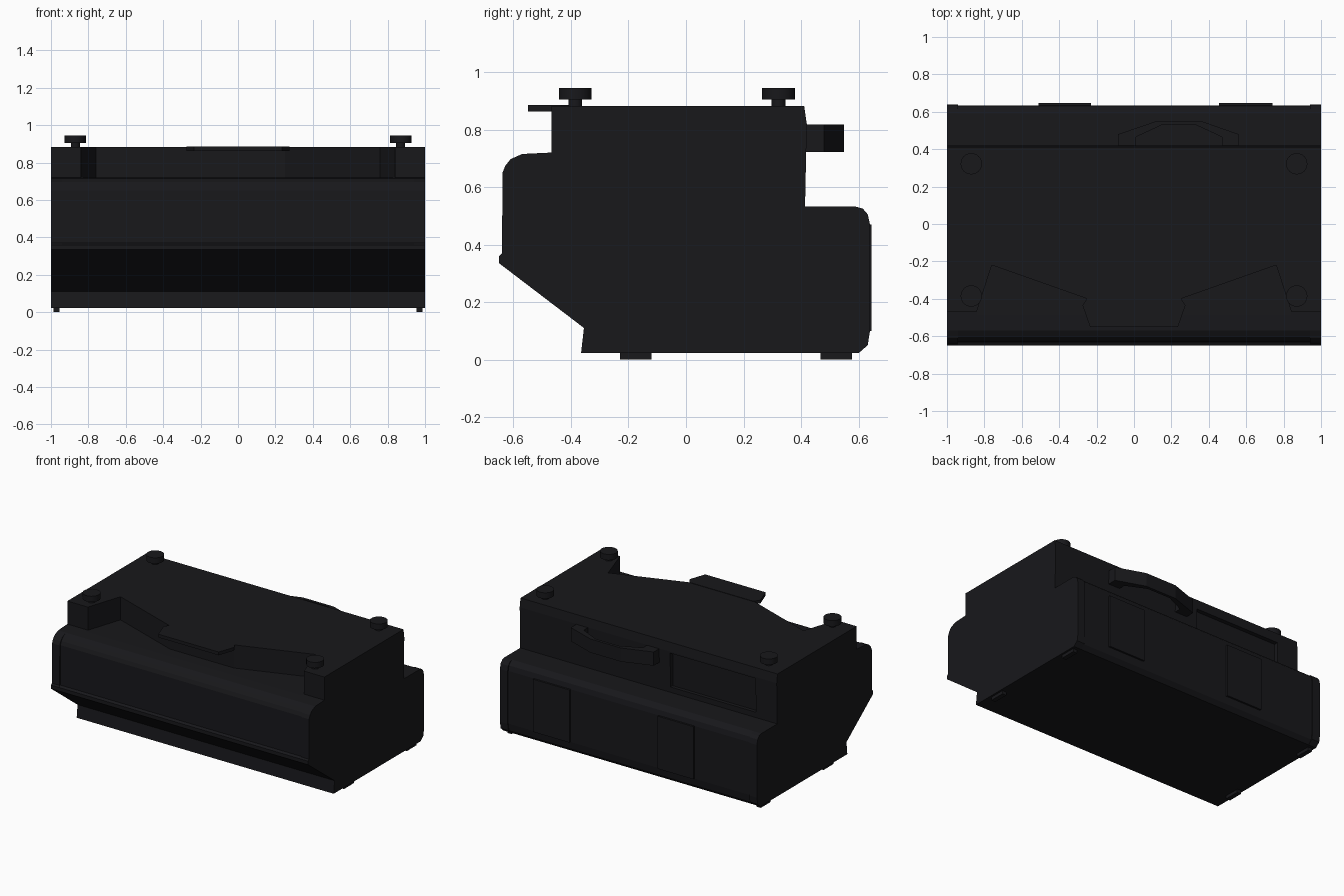
import bpy, bmesh
from mathutils import Vector

if "Cube" in bpy.data.objects:
    bpy.data.objects.remove(bpy.data.objects["Cube"])

black = bpy.data.materials.new("black_plastic")
black.diffuse_color = (0.009, 0.009, 0.011, 1)
black.use_nodes = True
black.node_tree.nodes["Principled BSDF"].inputs["Base Color"].default_value = black.diffuse_color


def prism(name, pts, lo, hi, axis):
    """Extrude a 2D outline: axis 'x' takes (y, z) points, 'z' takes (x, y)."""
    def place(p, t):
        return (t, p[0], p[1]) if axis == 'x' else (p[0], p[1], t)
    bm = bmesh.new()
    a = [bm.verts.new(place(p, lo)) for p in pts]
    b = [bm.verts.new(place(p, hi)) for p in pts]
    n = len(pts)
    bm.faces.new(a)
    bm.faces.new(b[::-1])
    for i in range(n):
        j = (i + 1) % n
        bm.faces.new((a[i], b[i], b[j], a[j]))
    bmesh.ops.recalc_face_normals(bm, faces=bm.faces)
    me = bpy.data.meshes.new(name)
    bm.to_mesh(me)
    bm.free()
    ob = bpy.data.objects.new(name, me)
    bpy.context.collection.objects.link(ob)
    me.materials.append(black)
    return ob


def box(name, x0, x1, y0, y1, z0, z1):
    return prism(name, [(x0, y0), (x1, y0), (x1, y1), (x0, y1)], z0, z1, 'z')


def cylinder(name, x, y, z0, z1, r):
    bpy.ops.mesh.primitive_cylinder_add(vertices=24, radius=r, depth=z1 - z0,
                                        location=(x, y, (z0 + z1) / 2))
    ob = bpy.context.object
    ob.name = name
    ob.data.materials.append(black)
    bpy.ops.object.shade_smooth_by_angle()


def cut(target, cutter):
    m = target.modifiers.new("cut", 'BOOLEAN')
    m.operation, m.solver, m.object = 'DIFFERENCE', 'EXACT', cutter
    bpy.context.view_layer.objects.active = target
    bpy.ops.object.modifier_apply(modifier=m.name)
    bpy.data.objects.remove(cutter)


# Side profile shared by the end plates and the main body
profile = [(-0.365, 0.022), (-0.355, 0.11), (-0.65, 0.335), (-0.65, 0.36),
           (-0.64, 0.37), (-0.638, 0.65), (-0.628, 0.675), (-0.61, 0.697),
           (-0.57, 0.715), (-0.468, 0.72), (-0.468, 0.882), (0.411, 0.882),
           (0.42, 0.82), (0.414, 0.532), (0.59, 0.532), (0.615, 0.525),
           (0.632, 0.505), (0.64, 0.47), (0.64, 0.1), (0.632, 0.05), (0.60, 0.022)]
for s, side in ((-1, "left"), (1, "right")):
    prism("end_plate_" + side, profile, s * 0.94, s, 'x')

# Main body sits slightly inside the plates at front and back
inset = [(y + 0.007 if y < -0.6 and z > 0.365 else y - 0.007 if y > 0.6 else y, z)
         for y, z in profile]
body = prism("main_body", inset, -0.94, 0.94, 'x')

# Angled opening behind the front shelf, and shallow recess on the back wall
half = [(0.25, -0.40), (0.76, -0.22), (0.84, -0.465), (0.84, -0.49)]
opening = [(-x, y) for x, y in reversed(half)] + half
cut(body, prism("opening_cutter", opening, 0.719, 1.0, 'z'))
cut(body, box("recess_cutter", -0.835, -0.17, 0.39, 0.5, 0.57, 0.81))

# Thin front tab on the top
tab = [(0.25, -0.395), (0.275, -0.435), (0.235, -0.55)]
prism("front_tab", tab + [(-x, y) for x, y in reversed(tab)], 0.862, 0.885, 'z')

# Carrying handle on the back wall
prism("carry_handle", [(-0.085, 0.40), (-0.085, 0.48), (0.12, 0.55), (0.36, 0.55),
                       (0.56, 0.48), (0.56, 0.40), (0.47, 0.40), (0.47, 0.465),
                       (0.33, 0.53), (0.15, 0.53), (0.01, 0.465), (0.01, 0.40)],
      0.722, 0.818, 'z')

# Raised panels on the lower back
for i, (x0, x1) in enumerate(((-0.51, -0.23), (0.455, 0.74))):
    box(f"back_panel_{i}", x0, x1, 0.62, 0.646, 0.10, 0.47)

# Knobs on top and feet underneath
for s in (-1, 1):
    for y in (-0.385, 0.322):
        cylinder("knob_stem", s * 0.87, y, 0.87, 0.91, 0.024)
        cylinder("knob_cap", s * 0.87, y, 0.904, 0.945, 0.057)
    for y0, y1 in ((-0.23, -0.12), (0.467, 0.577)):
        box("foot", s * 0.97 - 0.016, s * 0.97 + 0.016, y0, y1, 0.0, 0.03)
